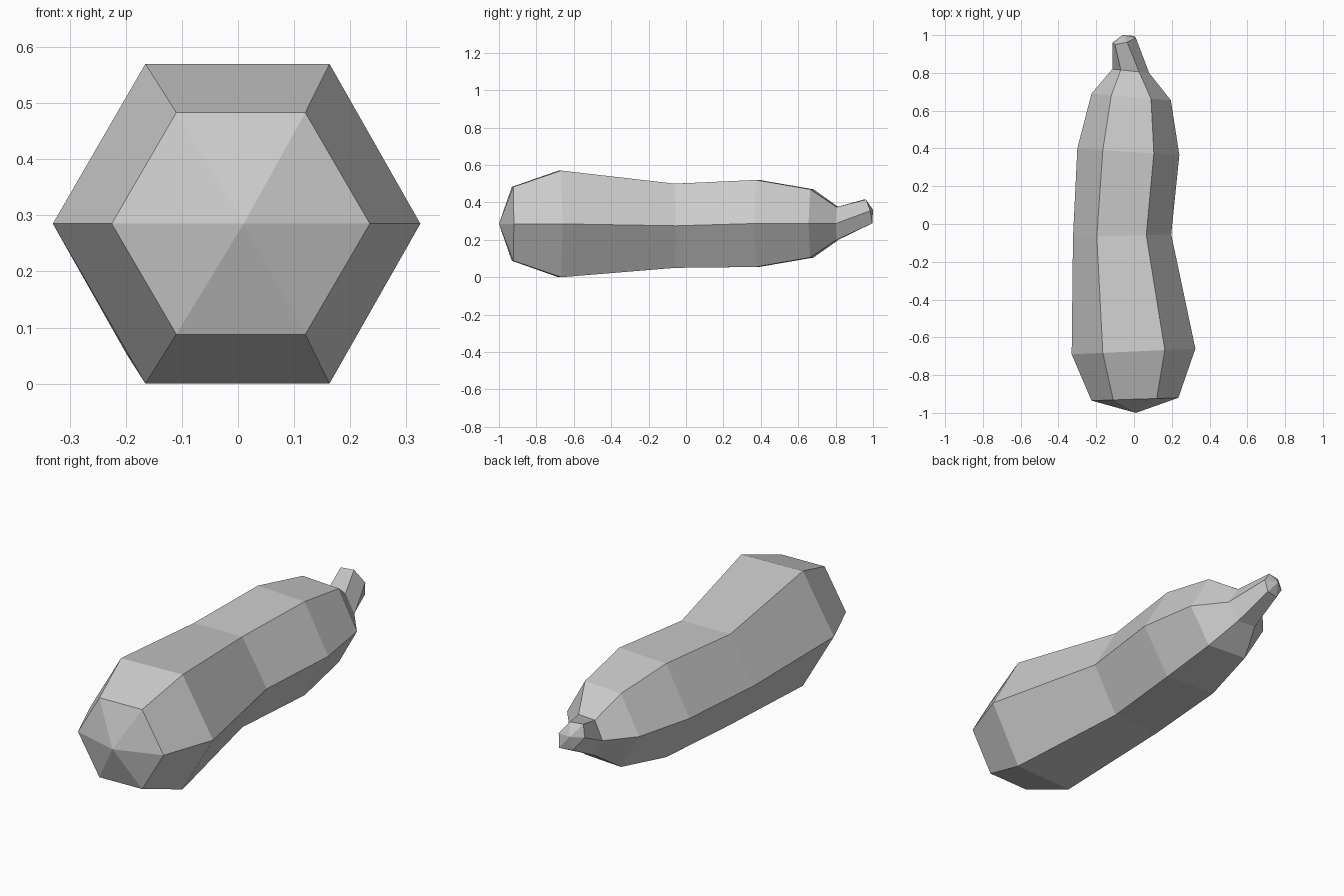
import bpy
import bmesh

cube = bpy.data.objects.get("Cube")
if cube:
    bpy.data.objects.remove(cube, do_unlink=True)

# Single matte grey
grey = bpy.data.materials.new("plain grey")
grey.use_nodes = True
colour = (0.6, 0.6, 0.6, 1.0)
grey.diffuse_color = colour
grey.node_tree.nodes["Principled BSDF"].inputs["Base Color"].default_value = colour


def hex_ring(left, right, inner, heights, tilt=0.0, skew=0.0):
    """Six points: side corners, plus upper and lower pairs between them."""
    (lx, ly), (rx, ry) = left, right
    low, mid, high = heights

    def between(x, z, shift):
        t = (x - lx) / (rx - lx)
        return (x, ly + (ry - ly) * t + shift, z)

    a, b = inner
    return [(rx, ry, mid),
            between(b - skew, high, -tilt), between(a - skew, high, -tilt),
            (lx, ly, mid),
            between(a + skew, low, tilt), between(b + skew, low, tilt)]


def loft(name, rings, start_tip=None, end_tip=None):
    """Skin the rings with quads and close the ends with point fans."""
    bm = bmesh.new()
    loops = [[bm.verts.new(p) for p in ring] for ring in rings]
    for one, two in zip(loops, loops[1:]):
        for i in range(6):
            j = (i + 1) % 6
            bm.faces.new((one[i], one[j], two[j], two[i]))
    for tip, loop in ((start_tip, loops[0]), (end_tip, loops[-1])):
        if tip:
            point = bm.verts.new(tip)
            for i in range(6):
                bm.faces.new((point, loop[i], loop[(i + 1) % 6]))
    bmesh.ops.recalc_face_normals(bm, faces=bm.faces)
    mesh = bpy.data.meshes.new(name)
    bm.to_mesh(mesh)
    bm.free()
    mesh.materials.append(grey)
    obj = bpy.data.objects.new(name, mesh)
    bpy.context.collection.objects.link(obj)
    return obj


# Neck ring shared by the body and the stem
neck = hex_ring((-0.115, 0.82), (0.08, 0.80), (-0.07, 0.027), (0.20, 0.287, 0.375))

# Curved body, from the blunt front to the neck
body = [
    hex_ring((-0.225, -0.935), (0.235, -0.92), (-0.11, 0.12), (0.088, 0.285, 0.483)),
    hex_ring((-0.33, -0.69), (0.325, -0.66), (-0.165, 0.163), (0.0, 0.285, 0.57)),
    hex_ring((-0.323, -0.07), (0.197, -0.055), (-0.197, 0.065), (0.05, 0.275, 0.50)),
    hex_ring((-0.30, 0.40), (0.24, 0.365), (-0.165, 0.105), (0.055, 0.287, 0.52)),
    hex_ring((-0.225, 0.69), (0.195, 0.655), (-0.12, 0.09), (0.105, 0.287, 0.47)),
    neck,
]
loft("body", body, start_tip=(0.01, -1.0, 0.285))

# Short stem, tilted upward
stem_end = hex_ring((-0.115, 0.96), (0.01, 0.985), (-0.083, -0.018),
                    (0.288, 0.355, 0.415), tilt=0.013, skew=0.018)
loft("stem", [neck, stem_end], end_tip=(-0.06, 1.0, 0.36))
